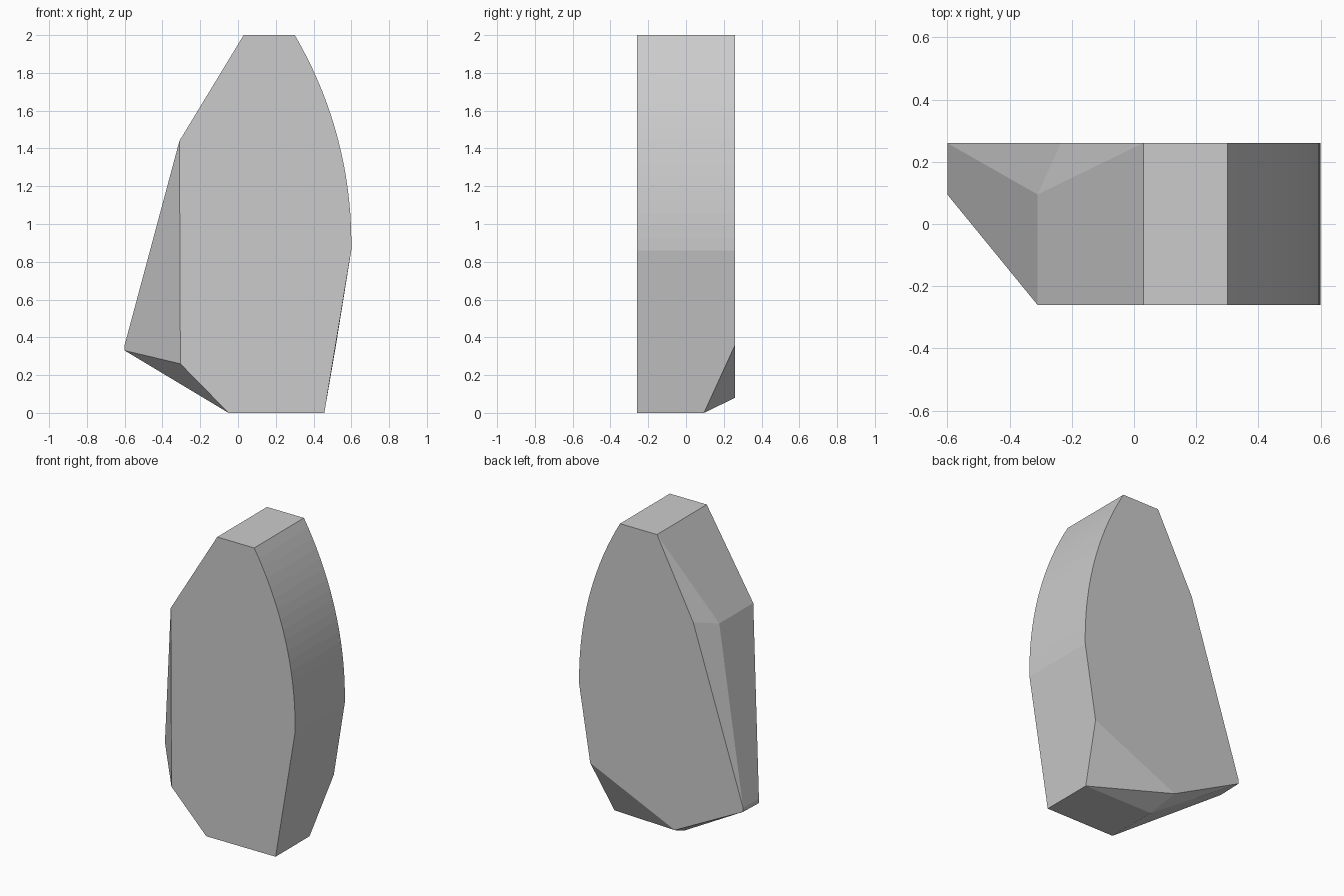
import bpy, bmesh, math

cube = bpy.data.objects.get("Cube")
if cube:
    bpy.data.objects.remove(cube, do_unlink=True)

FRONT, BACK, INNER = -0.26, 0.26, 0.095

# Single grey material
grey = bpy.data.materials.new("plain grey")
grey.use_nodes = True
colour = (0.6, 0.6, 0.6, 1)
grey.diffuse_color = colour
grey.node_tree.nodes["Principled BSDF"].inputs["Base Color"].default_value = colour

# Curved side: circular arc in the x-z plane, shared by both flat faces
radius, middle, steps = 2.17, 0.9, 18
start, end = math.asin((0.86 - middle) / radius), math.asin((2 - middle) / radius)
arc = []
for i in range(steps + 1):
    a = start + (end - start) * i / steps
    arc.append((0.6 - radius + radius * math.cos(a), middle + radius * math.sin(a)))
points = [(x, y, z) for x, z in arc + [(0.03, 2)] for y in (FRONT, BACK)]

# Front outline, left by the straight cuts
points += [(x, FRONT, z) for x, z in
           ((0.457, 0), (-0.05, 0), (-0.305, 0.26), (-0.31, 1.44))]

# Inner corners of the chamfers
points += [(x, INNER, z) for x, z in
           ((0.457, 0), (-0.05, 0), (-0.6, 0.33), (-0.6, 0.36), (-0.31, 1.44))]

# Back outline
points += [(x, BACK, z) for x, z in
           ((0.519, 0.36), (-0.1, 0.08), (-0.6, 0.335), (-0.6, 0.36), (-0.235, 1.49))]

# Faceted block as the hull of its corners
bm = bmesh.new()
for p in points:
    bm.verts.new(p)
hull = bmesh.ops.convex_hull(bm, input=bm.verts)
loose = [v for v in bm.verts if not v.link_faces]
bmesh.ops.delete(bm, geom=loose, context='VERTS')
bmesh.ops.dissolve_limit(bm, angle_limit=math.radians(0.6),
                         verts=bm.verts, edges=bm.edges)
bmesh.ops.recalc_face_normals(bm, faces=bm.faces)

mesh = bpy.data.meshes.new("faceted_block")
bm.to_mesh(mesh)
bm.free()
mesh.materials.append(grey)
block = bpy.data.objects.new("faceted_block", mesh)
bpy.context.collection.objects.link(block)
